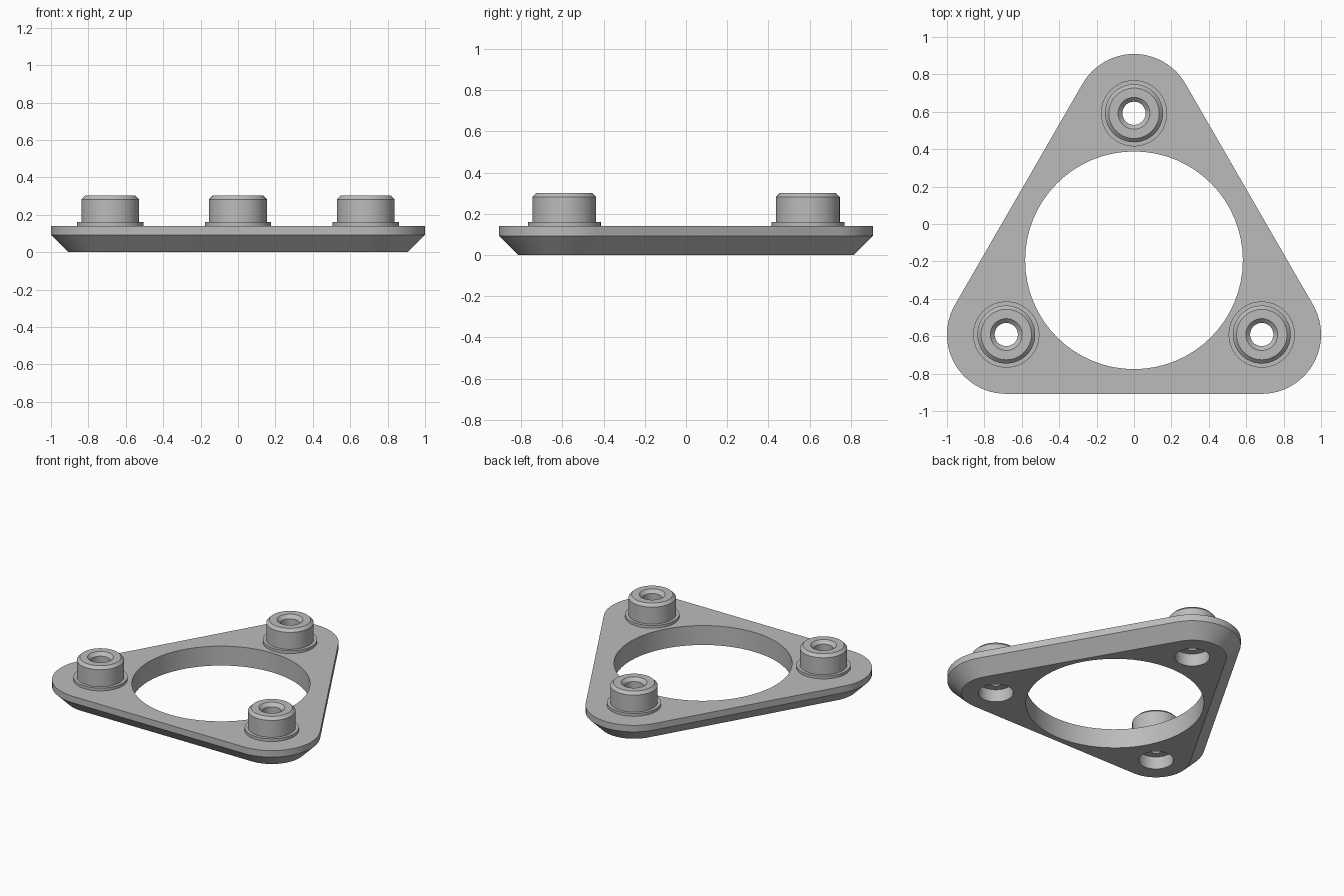
import bpy
import bmesh
from math import cos, sin, pi, radians

if "Cube" in bpy.data.objects:
    bpy.data.objects.remove(bpy.data.objects["Cube"])

grey = bpy.data.materials.new("plain grey")
grey.use_nodes = True
grey.diffuse_color = (0.5, 0.5, 0.5, 1)
grey.node_tree.nodes["Principled BSDF"].inputs["Base Color"].default_value = (0.5, 0.5, 0.5, 1)

CORNERS = [(0.683, -0.591), (0, 0.592), (-0.683, -0.591)]
CORNER_RADIUS = 0.317
CENTRE_Y = -0.194
THICKNESS = 0.14
POCKET_RADIUS, POCKET_TOP = 0.114, 0.09
SEGMENTS = 64


def make_object(name, bm):
    bmesh.ops.recalc_face_normals(bm, faces=bm.faces)
    mesh = bpy.data.meshes.new(name)
    bm.to_mesh(mesh)
    bm.free()
    mesh.materials.append(grey)
    obj = bpy.data.objects.new(name, mesh)
    bpy.context.collection.objects.link(obj)
    return obj


def bridge(bm, lower, upper):
    n = len(lower)
    for i in range(n):
        j = (i + 1) % n
        bm.faces.new((lower[i], lower[j], upper[j], upper[i]))


def circle(x, y, radius, z):
    return [(x + radius * cos(2 * pi * i / SEGMENTS),
             y + radius * sin(2 * pi * i / SEGMENTS), z) for i in range(SEGMENTS)]


def rounded_triangle(radius, z, steps=24):
    points = []
    for k, (x, y) in enumerate(CORNERS):
        for i in range(steps + 1):
            a = radians(-90 + 120 * k + 120 * i / steps)
            points.append((x + radius * cos(a), y + radius * sin(a), z))
    return points


def stack(name, outlines):
    """Solid through a pile of matching outlines, capped at both ends."""
    bm = bmesh.new()
    rings = [[bm.verts.new(p) for p in outline] for outline in outlines]
    for lower, upper in zip(rings, rings[1:]):
        bridge(bm, lower, upper)
    bm.faces.new(rings[0])
    bm.faces.new(rings[-1])
    return make_object(name, bm)


def turned_ring(name, x, y, profile):
    """Closed profile of (radius, height) turned round a vertical axis."""
    bm = bmesh.new()
    rings = [[bm.verts.new(p) for p in circle(x, y, r, z)] for r, z in profile]
    for i, ring in enumerate(rings):
        bridge(bm, ring, rings[(i + 1) % len(rings)])
    return make_object(name, bm)


def finish(obj):
    bpy.ops.object.select_all(action='DESELECT')
    obj.select_set(True)
    bpy.context.view_layer.objects.active = obj
    for modifier in list(obj.modifiers):
        bpy.ops.object.modifier_apply(modifier=modifier.name)
    bpy.ops.object.shade_smooth_by_angle(angle=radians(30))


# Triangular plate with a chamfered underside
plate = stack("plate", [
    rounded_triangle(CORNER_RADIUS - 0.093, 0),
    rounded_triangle(CORNER_RADIUS, 0.093),
    rounded_triangle(CORNER_RADIUS, THICKNESS)])

# Central opening and screw pockets
holes = [(0, CENTRE_Y, 0.582)] + [(x, y, POCKET_RADIUS) for x, y in CORNERS]
cutters = []
for x, y, radius in holes:
    cutter = stack("hole_cutter", [circle(x, y, radius, -0.1), circle(x, y, radius, 0.3)])
    cutter.hide_render = True
    cut = plate.modifiers.new("hole", 'BOOLEAN')
    cut.operation = 'DIFFERENCE'
    cut.solver = 'EXACT'
    cut.object = cutter
    cutters.append(cutter)
finish(plate)
for cutter in cutters:
    bpy.data.objects.remove(cutter)

# Flanged bosses with a countersunk bore, stepped down above each pocket
boss_profile = [
    (0.062, POCKET_TOP), (POCKET_RADIUS, POCKET_TOP), (POCKET_RADIUS, THICKNESS),
    (0.177, THICKNESS), (0.177, 0.16), (0.155, 0.16), (0.155, 0.282),
    (0.135, 0.302), (0.085, 0.302), (0.062, 0.279)]
for side, (x, y) in zip(("left", "back", "right"), CORNERS):
    finish(turned_ring(side + "_boss", x, y, boss_profile))
